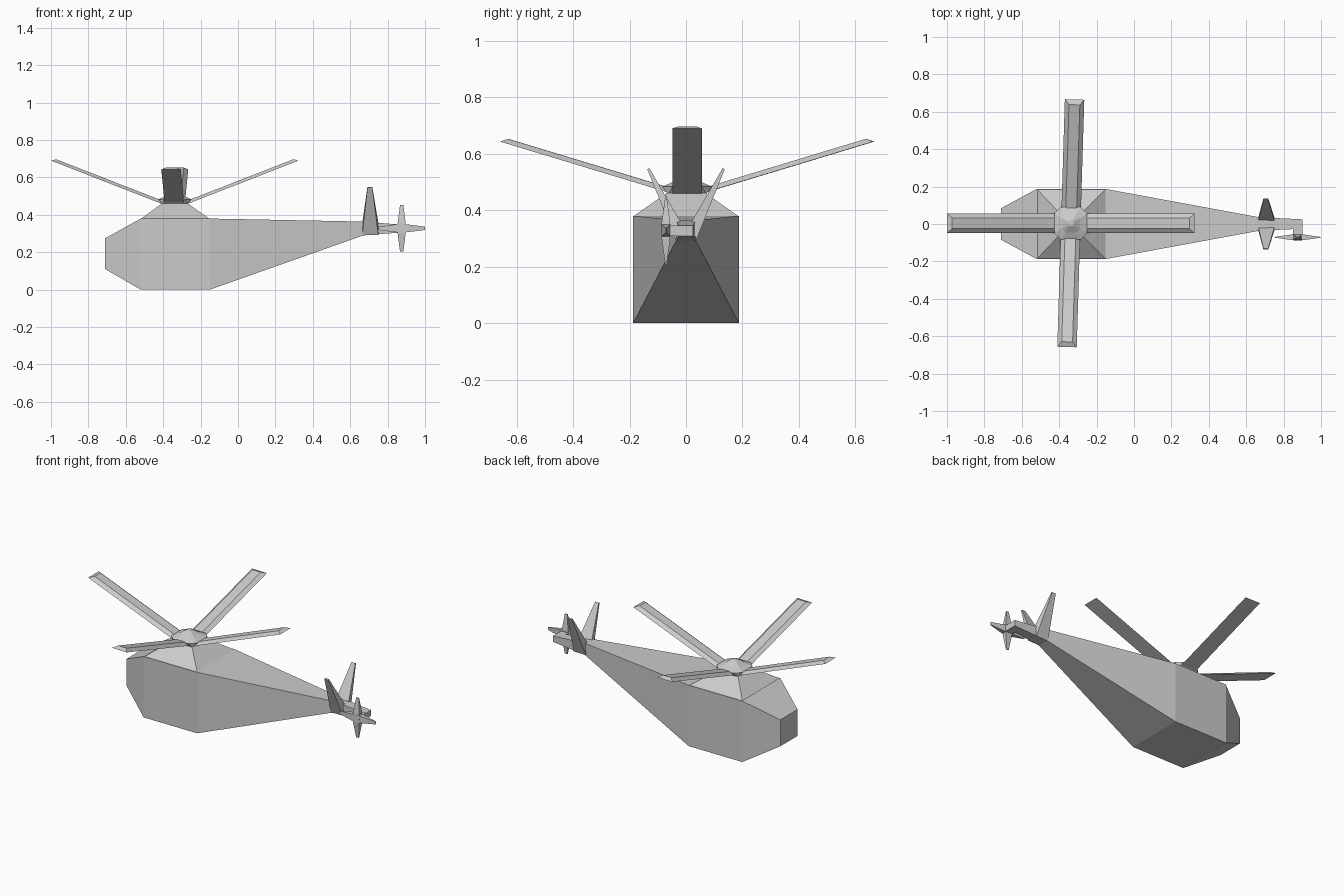
import bpy, bmesh, math
from mathutils import Vector, Matrix

if "Cube" in bpy.data.objects:
    bpy.data.objects.remove(bpy.data.objects["Cube"])


def loft(name, rings, matrix=Matrix()):
    """Skin matching rings of points and cap both ends."""
    bm = bmesh.new()
    loops = [[bm.verts.new(matrix @ Vector(p)) for p in ring] for ring in rings]
    n = len(loops[0])
    for a, b in zip(loops, loops[1:]):
        for i in range(n):
            bm.faces.new((a[i], a[(i + 1) % n], b[(i + 1) % n], b[i]))
    bm.faces.new(loops[0])
    bm.faces.new(loops[-1])
    bmesh.ops.recalc_face_normals(bm, faces=bm.faces)
    mesh = bpy.data.meshes.new(name)
    bm.to_mesh(mesh)
    bm.free()
    ob = bpy.data.objects.new(name, mesh)
    bpy.context.collection.objects.link(ob)
    return ob


def rect_x(x, w, z0, z1):
    return [(x, -w, z0), (x, w, z0), (x, w, z1), (x, -w, z1)]


def octagon(a, b, z):
    return [(a, -b, z), (a, b, z), (b, a, z), (-b, a, z),
            (-a, b, z), (-a, -b, z), (-b, -a, z), (b, -a, z)]


# Fuselage tapering into the tail boom
loft("fuselage", [rect_x(-0.71, 0.085, 0.11, 0.275),
                  rect_x(-0.52, 0.187, 0, 0.38),
                  rect_x(-0.15, 0.187, 0, 0.38),
                  rect_x(0.67, 0.036, 0.29, 0.364),
                  rect_x(0.90, 0.025, 0.308, 0.345)])

# Roof fairing under the rotor
loft("rotor_fairing", [
    [(x0, -w, z), (x1, -w, z), (x1, w, z), (x0, w, z)]
    for x0, x1, w, z in [(-0.52, -0.15, 0.187, 0.378), (-0.408, -0.268, 0.07, 0.46)]])

# Main rotor hub with a small peak
centre = Matrix.Translation((-0.338, 0.004, 0))
loft("rotor_hub", [octagon(0.068, 0.066, 0.458), octagon(0.088, 0.052, 0.483),
                   octagon(0.05, 0.028, 0.5), octagon(0.014, 0.01, 0.523)], centre)


# Main rotor blades: flat underside, chamfered top and tip
def main_blade(name, angle, z_root, z_tip):
    r0, r1, t = 0.06, 0.662, 0.018
    slope = (z_tip - z_root) / (r1 - 0.08)

    def ring(r_low, r_high):
        low, high = z_root + slope * (r_low - 0.08), z_root + slope * (r_high - 0.08) + t
        return [(r_low, -0.052, low), (r_low, 0.052, low),
                (r_high, 0.029, high), (r_high, -0.029, high)]
    loft(name, [ring(r0, r0), ring(r1, r1 - 0.028)],
         centre @ Matrix.Rotation(math.radians(angle), 4, 'Z'))


for i in range(4):
    if i % 2 == 0:
        main_blade(f"main_blade_{i + 1}", i * 90, 0.463, 0.69)
    else:
        main_blade(f"main_blade_{i + 1}", i * 90 - 1.75, 0.467, 0.643)

# Splayed tail fins
for side, s in (("left", -1), ("right", 1)):
    loft(f"tail_fin_{side}", [
        [(x0, s * yi, zi), (x1, s * yi, zi), (x1, s * yo, zo), (x0, s * yo, zo)]
        for x0, x1, yi, zi, yo, zo in [(0.665, 0.75, 0.02, 0.36, 0.036, 0.293),
                                       (0.692, 0.718, 0.13, 0.549, 0.137, 0.545)]])

# Tail rotor shaft
loft("tail_rotor_shaft", [
    [(0.85, y, 0.308), (0.90, y, 0.308), (0.90, y, 0.345), (0.85, y, 0.345)]
    for y in (0.0, -0.085)])

# Tail rotor blades
for i in range(4):
    m = Matrix.Translation((0.875, -0.071, 0.328)) @ Matrix.Rotation(i * math.pi / 2, 4, 'Y')
    loft(f"tail_blade_{i + 1}", [
        [(r, -t, -w), (r, t, -w), (r, t, w), (r, -t, w)]
        for r, t, w in [(0.0, 0.016, 0.022), (0.03, 0.015, 0.021), (0.124, 0.002, 0.009)]], m)
